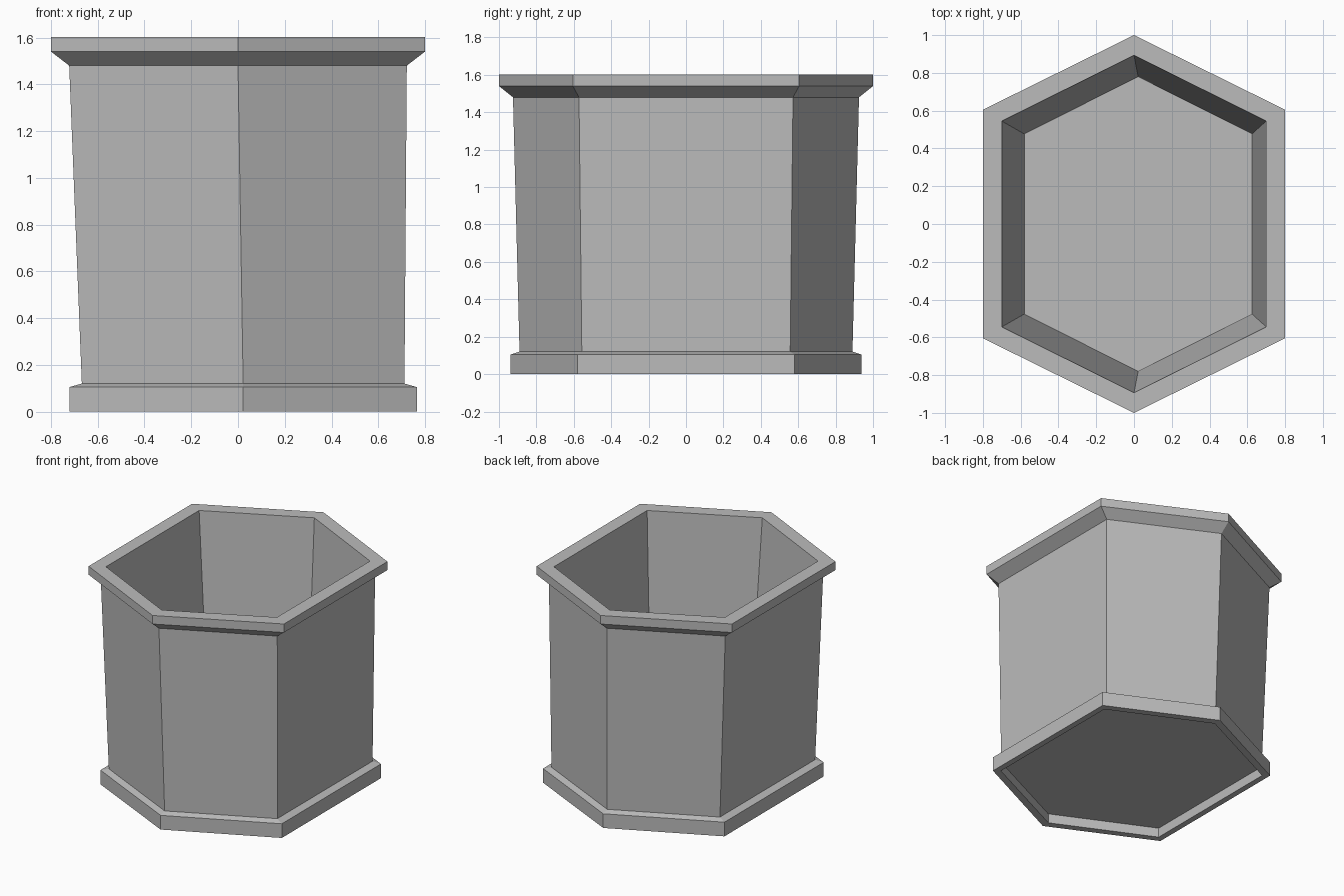
import bpy
import bmesh

cube = bpy.data.objects.get("Cube")
if cube:
    bpy.data.objects.remove(cube)

stone = bpy.data.materials.new("grey stone")
stone.use_nodes = True
grey = (0.5, 0.5, 0.5, 1)
stone.diffuse_color = grey
stone.node_tree.nodes["Principled BSDF"].inputs["Base Color"].default_value = grey

LEAN = 0.022  # sideways offset of everything near the ground


def hexagon(cx, half_width, tip, shoulder, z):
    """Stretched hexagon, anticlockwise, with its points at front and back."""
    w = half_width
    return [(cx, -tip, z), (cx + w, -shoulder, z), (cx + w, shoulder, z),
            (cx, tip, z), (cx - w, shoulder, z), (cx - w, -shoulder, z)]


def loft(name, sections, cap_start=False, cap_end=False):
    """Skin a run of hexagons with flat faces, optionally closing an end."""
    bm = bmesh.new()
    rings = [[bm.verts.new(p) for p in hexagon(*s)] for s in sections]
    for a, b in zip(rings, rings[1:]):
        for i in range(6):
            j = (i + 1) % 6
            bm.faces.new((a[i], a[j], b[j], b[i]))
    if cap_start:
        bm.faces.new(rings[0][::-1])
    if cap_end:
        bm.faces.new(rings[-1])
    mesh = bpy.data.meshes.new(name)
    bm.to_mesh(mesh)
    bm.free()
    mesh.materials.append(stone)
    obj = bpy.data.objects.new(name, mesh)
    bpy.context.collection.objects.link(obj)
    return obj


# Sections shared by neighbouring parts
wall_bottom = (LEAN, 0.69, 0.89, 0.557, 0.12)
wall_top = (0, 0.722, 0.925, 0.572, 1.48)
opening = (0, 0.70, 0.893, 0.545, 1.603)

# Foot: recessed underside, plinth and sloping ledge
loft("foot", [
    (LEAN, 0.70, 0.88, 0.547, 0.07),
    (LEAN, 0.70, 0.88, 0.547, 0),
    (LEAN, 0.743, 0.937, 0.58, 0),
    (LEAN, 0.743, 0.937, 0.58, 0.105),
    wall_bottom,
], cap_start=True)

# Outer wall, widening slightly upward
loft("outer_wall", [wall_bottom, wall_top])

# Rim: flared underside, upright band and flat top
loft("rim", [
    wall_top,
    (0, 0.80, 1.0, 0.605, 1.54),
    (0, 0.80, 1.0, 0.605, 1.603),
    opening,
])

# Inside walls and floor
loft("inner_basin", [
    opening,
    (LEAN, 0.603, 0.78, 0.477, 0.18),
], cap_end=True)
